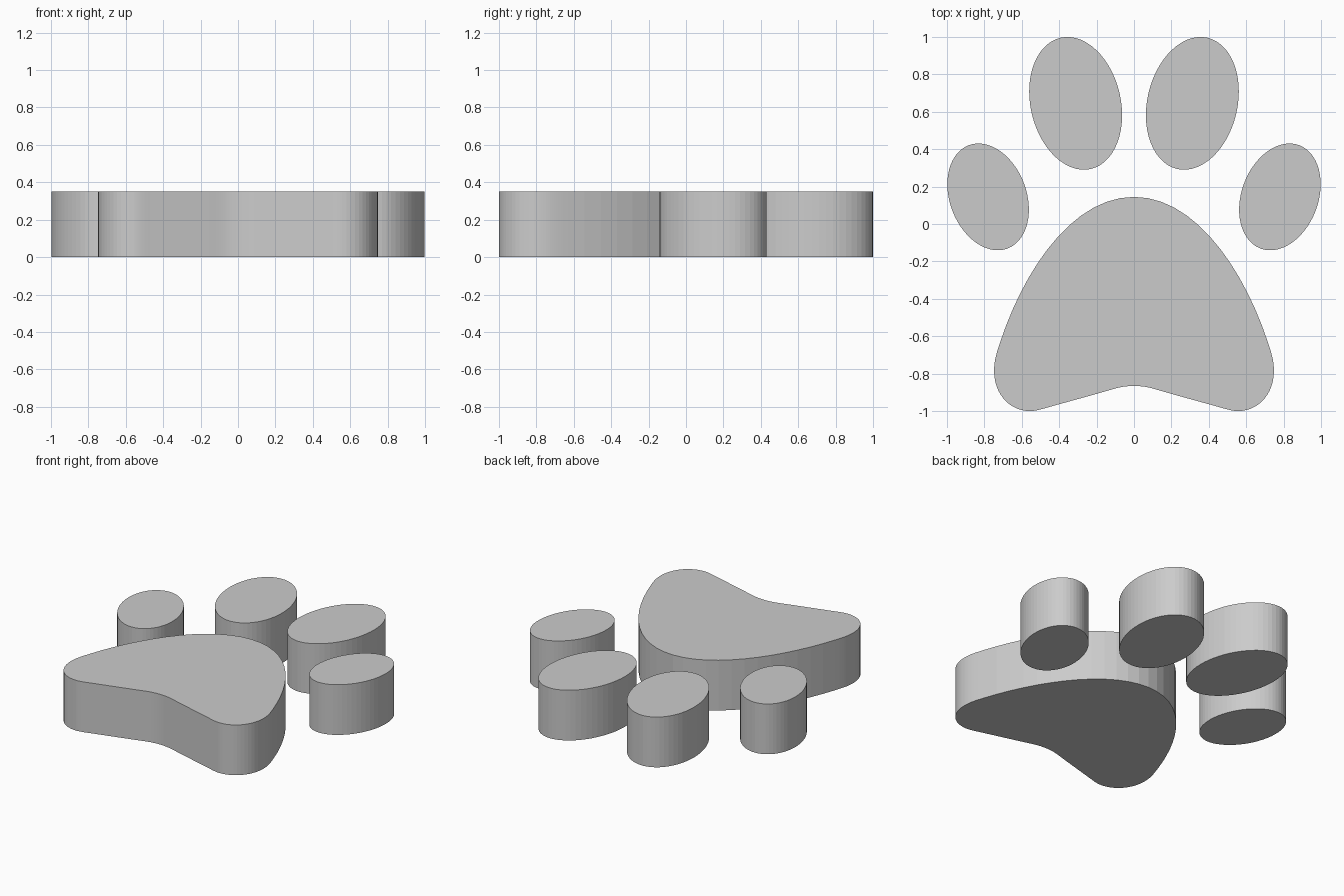
import bpy, bmesh
from math import radians, sin, cos, pi
from mathutils import Vector
from mathutils.geometry import interpolate_bezier

if "Cube" in bpy.data.objects:
    bpy.data.objects.remove(bpy.data.objects["Cube"])

HEIGHT = 0.352


def prism(name, outline):
    """Extrude a closed counter-clockwise outline up from the ground."""
    bm = bmesh.new()
    base = bm.faces.new([bm.verts.new((x, y, 0)) for x, y in outline])
    top = bmesh.ops.extrude_face_region(bm, geom=[base], use_keep_orig=True)
    verts = [g for g in top["geom"] if isinstance(g, bmesh.types.BMVert)]
    bmesh.ops.translate(bm, verts=verts, vec=(0, 0, HEIGHT))
    bmesh.ops.recalc_face_normals(bm, faces=bm.faces[:])
    mesh = bpy.data.meshes.new(name)
    bm.to_mesh(mesh)
    bm.free()
    obj = bpy.data.objects.new(name, mesh)
    bpy.context.collection.objects.link(obj)


def ellipse(cx, cy, a, b, tilt, n=56):
    """Ellipse with long radius a leaning from +y towards +x by tilt degrees."""
    s, c = sin(radians(tilt)), cos(radians(tilt))
    pts = []
    for i in range(n):
        t = 2 * pi * i / n
        u, v = b * cos(t), a * sin(t)
        pts.append((cx + u * c + v * s, cy - u * s + v * c))
    return pts


# Main pad: right half as bezier segments from top to notch, then mirrored
segments = [
    ((0, 0.145), (0.33, 0.145), (0.59, -0.25), (0.715, -0.63)),
    ((0.715, -0.63), (0.735, -0.69), (0.748, -0.73), (0.748, -0.785)),
    ((0.748, -0.785), (0.748, -0.91), (0.665, -1.0), (0.555, -1.0)),
    ((0.555, -1.0), (0.53, -1.0), (0.50, -0.992), (0.47, -0.983)),
    ((0.47, -0.983), (0.36, -0.952), (0.24, -0.92), (0.13, -0.888)),
    ((0.13, -0.888), (0.08, -0.873), (0.05, -0.866), (0, -0.866)),
]
half = []
for a, h1, h2, b in segments:
    half += [(p.x, p.y) for p in interpolate_bezier(
        Vector(a), Vector(h1), Vector(h2), Vector(b), 14)][:-1]
half.append((0, -0.866))
prism("main_pad", (half + [(-x, y) for x, y in half[-2:0:-1]])[::-1])

# Toe pads, mirrored left and right
toes = {"inner_toe": (0.312, 0.645, 0.36, 0.241, 13),
        "outer_toe": (0.78, 0.145, 0.295, 0.205, 20.5)}
for name, (cx, cy, a, b, tilt) in toes.items():
    for side, sx in (("right", 1), ("left", -1)):
        prism(f"{name}_{side}", ellipse(sx * cx, cy, a, b, sx * tilt))
